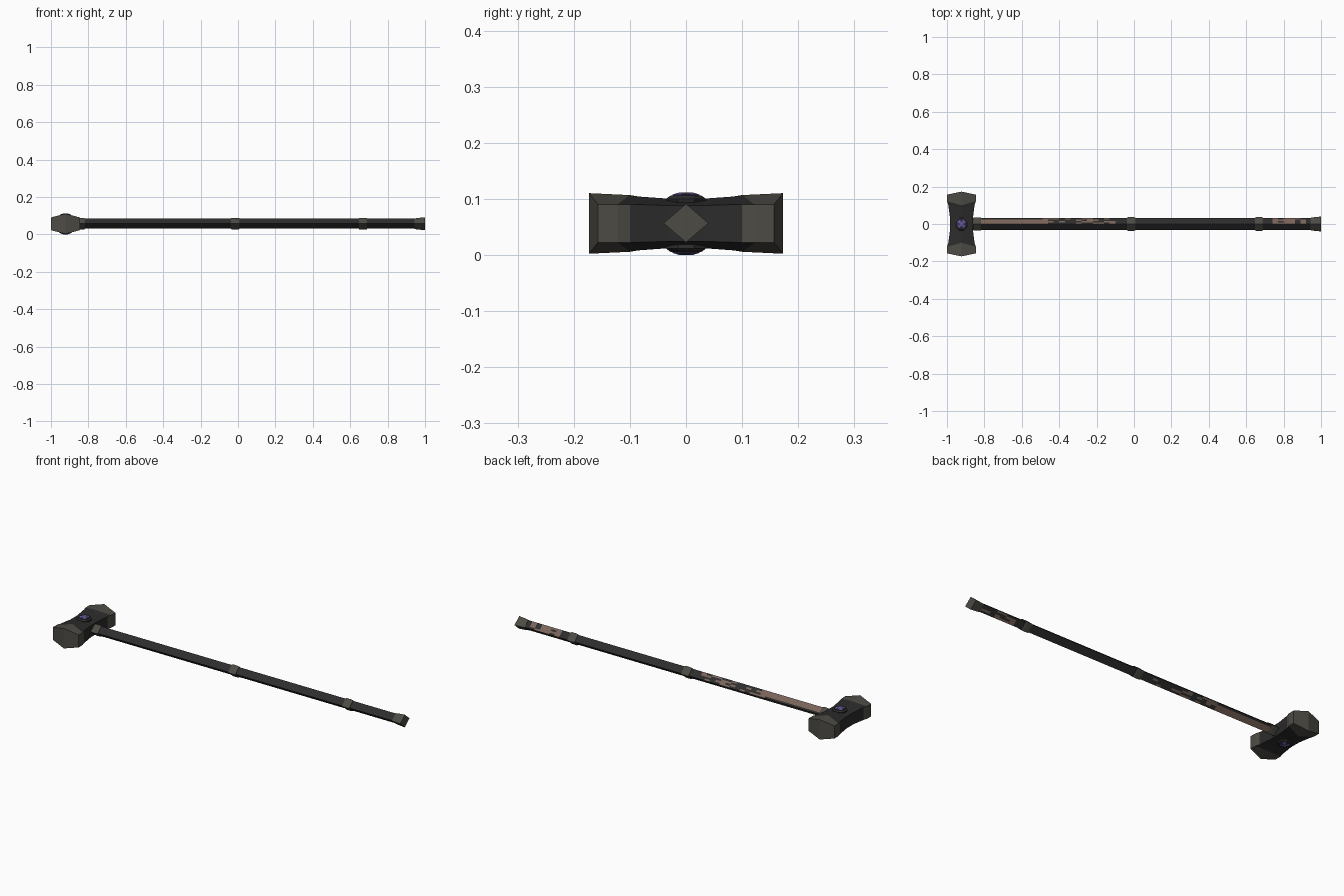
import bpy, bmesh, math, random
from mathutils import Vector

if "Cube" in bpy.data.objects:
    bpy.data.objects.remove(bpy.data.objects["Cube"])

random.seed(4)
CZ = 0.057          # height of the handle axis
HX = -0.9225        # centre of the head


def material(name, rgb):
    m = bpy.data.materials.new(name)
    m.diffuse_color = (*rgb, 1)
    m.use_nodes = True
    m.node_tree.nodes["Principled BSDF"].inputs["Base Color"].default_value = m.diffuse_color
    return m


metal = material("worn_grey_metal", (0.075, 0.070, 0.058))
dark = material("dark_iron", (0.024, 0.024, 0.024))
leather = material("black_leather", (0.027, 0.026, 0.026))
wood = material("bare_wood", (0.19, 0.125, 0.098))
purple = material("purple_gem", (0.13, 0.09, 0.30))
deep = material("deep_purple", (0.04, 0.03, 0.08))


def loft(name, rings, mats, rule=None, caps=True):
    """Skin a list of closed rings; rule(face centre, normal) gives the material."""
    bm = bmesh.new()
    vs = [[bm.verts.new(p) for p in r] for r in rings]
    n = len(rings[0])
    for a, b in zip(vs, vs[1:]):
        for i in range(n):
            j = (i + 1) % n
            bm.faces.new((a[i], a[j], b[j], b[i]))
    for r in (vs[0], vs[-1]):
        if caps == "ridge":      # two quads meeting on a vertical ridge
            bm.faces.new((r[0], r[1], r[2], r[3]))
            bm.faces.new((r[0], r[3], r[4], r[5]))
        else:
            bm.faces.new(r)
    bmesh.ops.recalc_face_normals(bm, faces=bm.faces)
    if rule:
        for f in bm.faces:
            f.material_index = rule(f.calc_center_median(), f.normal)
    me = bpy.data.meshes.new(name)
    bm.to_mesh(me)
    bm.free()
    for m in mats:
        me.materials.append(m)
    ob = bpy.data.objects.new(name, me)
    bpy.context.collection.objects.link(ob)
    return ob


# Hammer head: six-sided rings along y, flaring towards both ends
def head_ring(s, ys, yt, hx, hs, ht):
    z = 0.0565
    return [(HX, s * yt, z + ht), (HX + hx, s * ys, z + hs), (HX + hx, s * ys, z - hs),
            (HX, s * yt, z - ht), (HX - hx, s * ys, z - hs), (HX - hx, s * ys, z + hs)]


half = [(0.157, 0.173, 0.0775, 0.034, 0.0540),
        (0.122, 0.100, 0.0770, 0.034, 0.0505),
        (0.100, 0.085, 0.0700, 0.034, 0.0480),
        (0.030, 0.030, 0.0610, 0.032, 0.0440)]
rings = [head_ring(-1, *h) for h in half] + [head_ring(1, *h) for h in reversed(half)]
loft("hammer_head", rings, [metal, dark],
     lambda c, n: 0 if abs(c.y) > 0.107 else 1, caps="ridge")


# Gem settings on the upper and lower sides of the head
def disc(r, z, n=8):
    return [(HX + r * math.cos(2 * math.pi * (i + 0.5) / n),
             r * math.sin(2 * math.pi * (i + 0.5) / n), z) for i in range(n)]


for side, s in (("upper", 1), ("lower", -1)):
    z = lambda h: 0.056 + s * h
    loft(side + "_gem_rim", [disc(0.037, z(0.036)), disc(0.039, z(0.044)), disc(0.030, z(0.050))],
         [dark])
    loft(side + "_gem", [disc(0.027, z(0.046)), disc(0.026, z(0.052)), disc(0.012, z(0.056))],
         [purple, deep],
         lambda c, n: 1 if abs(n.z) < 0.99 and math.sin(4 * math.atan2(c.y, c.x - HX) + 0.5) > 0.3 else 0)


# Handle parts: diamond cross-section along x
def diamond(x, r, steps=1):
    pts = [Vector((x, 0, CZ + 0.86 * r)), Vector((x, r, CZ)),
           Vector((x, 0, CZ - 0.86 * r)), Vector((x, -r, CZ))]
    return [tuple(pts[i].lerp(pts[(i + 1) % 4], k / steps)) for i in range(4) for k in range(steps)]


# Shaft: wood shows on the back where the leather has worn away
def worn(c, n):
    if abs(n.x) > 0.5 or c.y < 0.002:
        return 0
    if c.x < -0.49:
        return 1 if c.y < 0.026 else 0
    if c.x < -0.10:
        return int(random.random() < 0.5 - 0.7 * (c.x + 0.49))
    return int(0.73 < c.x < 0.95 and random.random() < 0.5)


loft("handle_shaft", [diamond(-0.88 + 1.86 * i / 62, 0.031, 4) for i in range(63)],
     [leather, wood], worn)

# Metal collars and flared end cap
for name, x, w, r in (("head_collar", -0.838, 0.020, 0.036),
                      ("middle_collar", -0.015, 0.022, 0.037),
                      ("lower_collar", 0.668, 0.022, 0.037)):
    loft(name, [diamond(x - w, r - 0.003), diamond(x - w * 0.6, r),
                diamond(x + w * 0.6, r), diamond(x + w, r - 0.003)], [metal])
loft("end_cap", [diamond(0.945, 0.033), diamond(0.962, 0.036), diamond(1.0, 0.040)], [metal])
